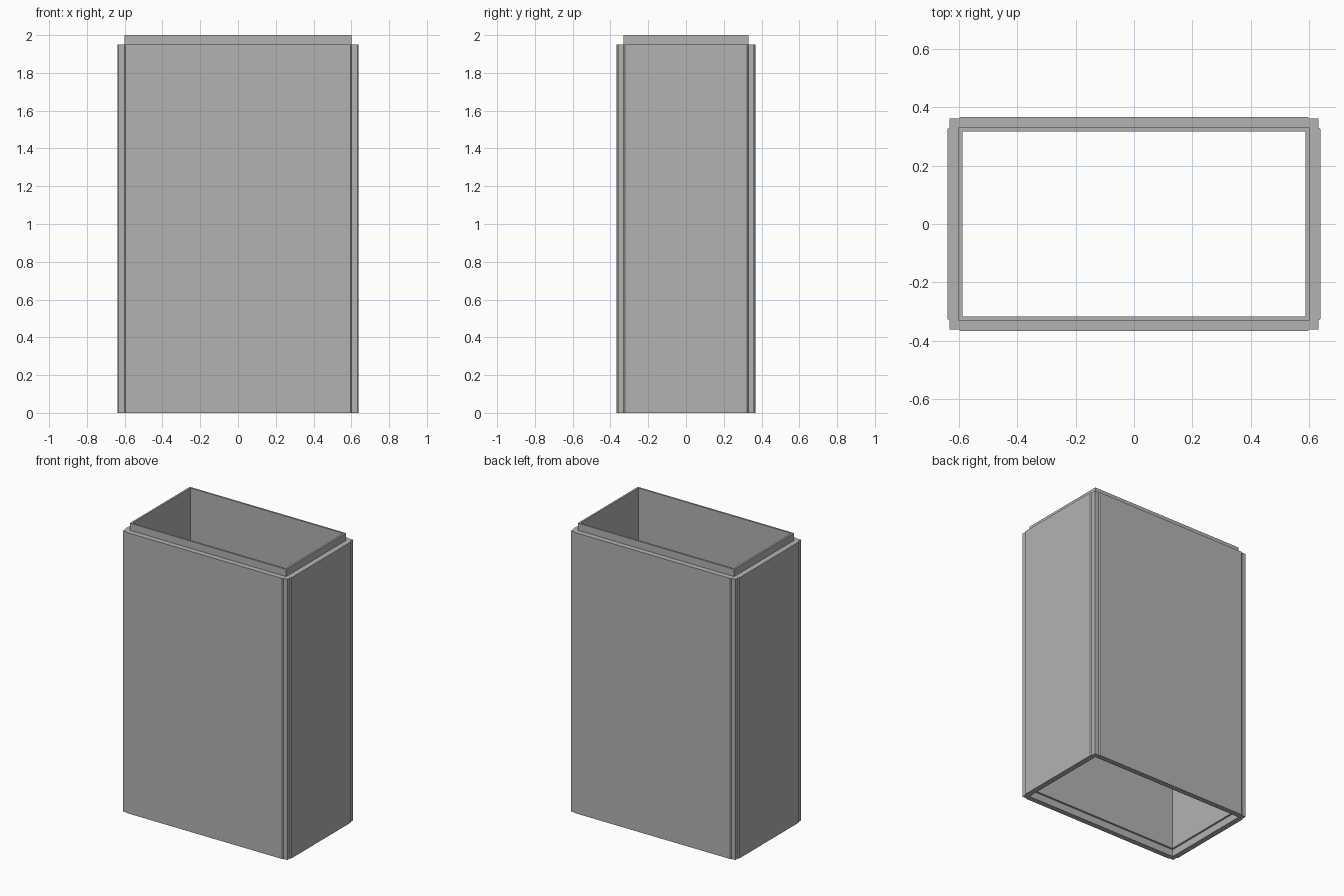
import bpy
import bmesh

cube = bpy.data.objects.get("Cube")
if cube:
    bpy.data.objects.remove(cube, do_unlink=True)

grey = bpy.data.materials.new("mid grey")
grey.use_nodes = True
grey.diffuse_color = (0.45, 0.45, 0.45, 1)
grey.node_tree.nodes["Principled BSDF"].inputs["Base Color"].default_value = grey.diffuse_color


def full_loop(quarter):
    """Mirror a quarter profile (+x side round to +y side) into a closed loop."""
    half = quarter + [(-x, y) for x, y in reversed(quarter)]
    return half + [(-x, -y) for x, y in half]


def tube(name, outer, inner, z0, z1):
    """Hollow upright tube between two loops of equal length."""
    bm = bmesh.new()
    rings = [[bm.verts.new((x, y, z)) for x, y in loop]
             for loop, z in ((outer, z0), (outer, z1), (inner, z1), (inner, z0))]
    n = len(outer)
    for k in range(4):
        a, b = rings[k], rings[(k + 1) % 4]
        for i in range(n):
            j = (i + 1) % n
            bm.faces.new((a[i], a[j], b[j], b[i]))
    # Merge the inner points that meet in each corner
    bmesh.ops.remove_doubles(bm, verts=bm.verts, dist=0.0005)
    bmesh.ops.recalc_face_normals(bm, faces=bm.faces)
    mesh = bpy.data.meshes.new(name)
    bm.to_mesh(mesh)
    bm.free()
    mesh.materials.append(grey)
    obj = bpy.data.objects.new(name, mesh)
    bpy.context.collection.objects.link(obj)
    return obj


LX, LY = 0.601, 0.330      # outside of the liner, inside of the shell
CX, CY = 0.632, 0.361      # recessed corner posts
PX, PY = 0.639, 0.367      # raised wall panels
CHAMFER = 0.006

# Outer shell: raised panels with chamfered ends and recessed corners
quarter = [(PX, LY - CHAMFER), (CX, LY), (CX, CY), (LX, CY), (LX - CHAMFER, PY)]
shell_inner = [(min(x, LX), min(y, LY)) for x, y in quarter]
tube("outer_shell", full_loop(quarter), full_loop(shell_inner), 0, 1.95)

# Inner liner: stands proud at the top, stops short at the bottom
tube("inner_liner", full_loop([(LX, LY)]), full_loop([(0.588, 0.317)]), 0.05, 2)
